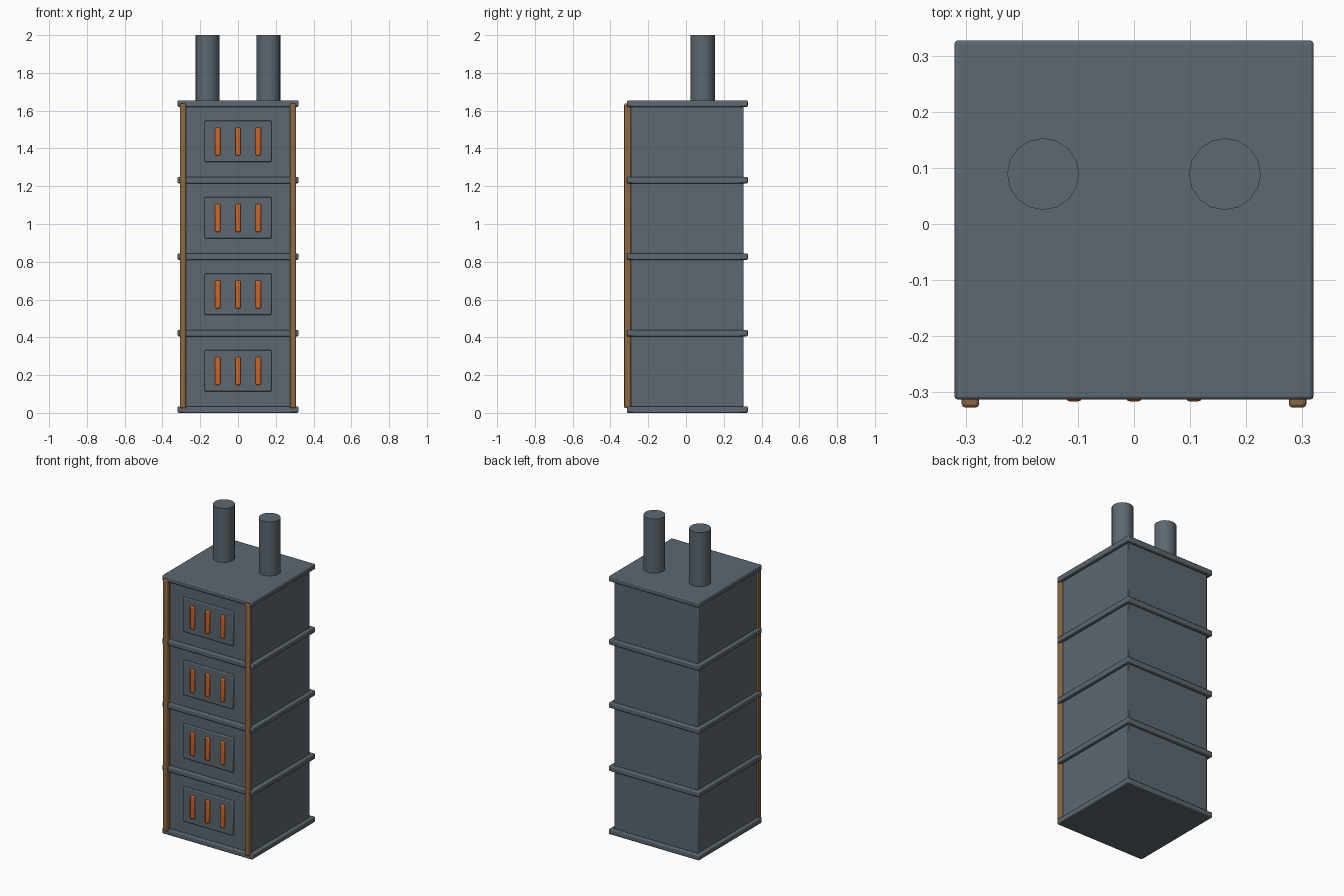
import bpy

if "Cube" in bpy.data.objects:
    bpy.data.objects.remove(bpy.data.objects["Cube"], do_unlink=True)


def material(name, color):
    m = bpy.data.materials.new(name)
    m.use_nodes = True
    m.diffuse_color = (*color, 1)
    m.node_tree.nodes["Principled BSDF"].inputs["Base Color"].default_value = (*color, 1)
    return m


STEEL = material("slate grey steel", (0.107, 0.138, 0.160))
BRASS = material("dull brass", (0.265, 0.140, 0.054))
GLOW = material("ember orange", (0.62, 0.13, 0.018))


def box(name, mat, x, y, z, bevel):
    """Bevelled box from (min, max) ranges on each axis."""
    ranges = (x, y, z)
    bpy.ops.mesh.primitive_cube_add(size=1, location=[(a + b) / 2 for a, b in ranges])
    ob = bpy.context.object
    ob.name = name
    ob.scale = [b - a for a, b in ranges]
    bpy.ops.object.transform_apply(location=False, rotation=False, scale=True)
    ob.data.materials.append(mat)
    mod = ob.modifiers.new("soft edges", "BEVEL")
    mod.width = bevel
    mod.segments = 2
    bpy.ops.object.shade_smooth_by_angle()
    return ob


LEVELS = 4
STEP = 0.405
PLATE = 0.034

# Divider plates between the stacked chambers
for i in range(LEVELS + 1):
    z = i * STEP
    box(f"divider_plate_{i}", STEEL, (-0.32, 0.32), (-0.313, 0.327), (z, z + PLATE), 0.006)

# Chambers, each with a front door and three glowing vents
for i in range(LEVELS):
    z = i * STEP
    mid = z + 0.222
    box(f"chamber_{i}", STEEL, (-0.298, 0.298), (-0.291, 0.305),
        (z + 0.02, z + STEP + 0.01), 0.006)
    box(f"door_{i}", STEEL, (-0.177, 0.177), (-0.305, -0.28), (mid - 0.11, mid + 0.11), 0.005)
    for j in (-1, 0, 1):
        x = j * 0.107
        box(f"vent_{i}_{j + 1}", GLOW, (x - 0.014, x + 0.014), (-0.316, -0.295),
            (mid - 0.074, mid + 0.074), 0.006)

# Corner rails and exhaust pipes on both sides
for side, s in (("left", 1), ("right", -1)):
    box(f"{side}_corner_rail", BRASS, sorted((s * 0.276, s * 0.307)), (-0.327, -0.292),
        (0.025, 1.637), 0.006)
    bpy.ops.mesh.primitive_cylinder_add(vertices=16, radius=0.064, depth=0.36,
                                        location=(s * 0.162, 0.089, 1.82))
    pipe = bpy.context.object
    pipe.name = f"{side}_exhaust_pipe"
    pipe.data.materials.append(STEEL)
    bpy.ops.object.shade_smooth_by_angle()
